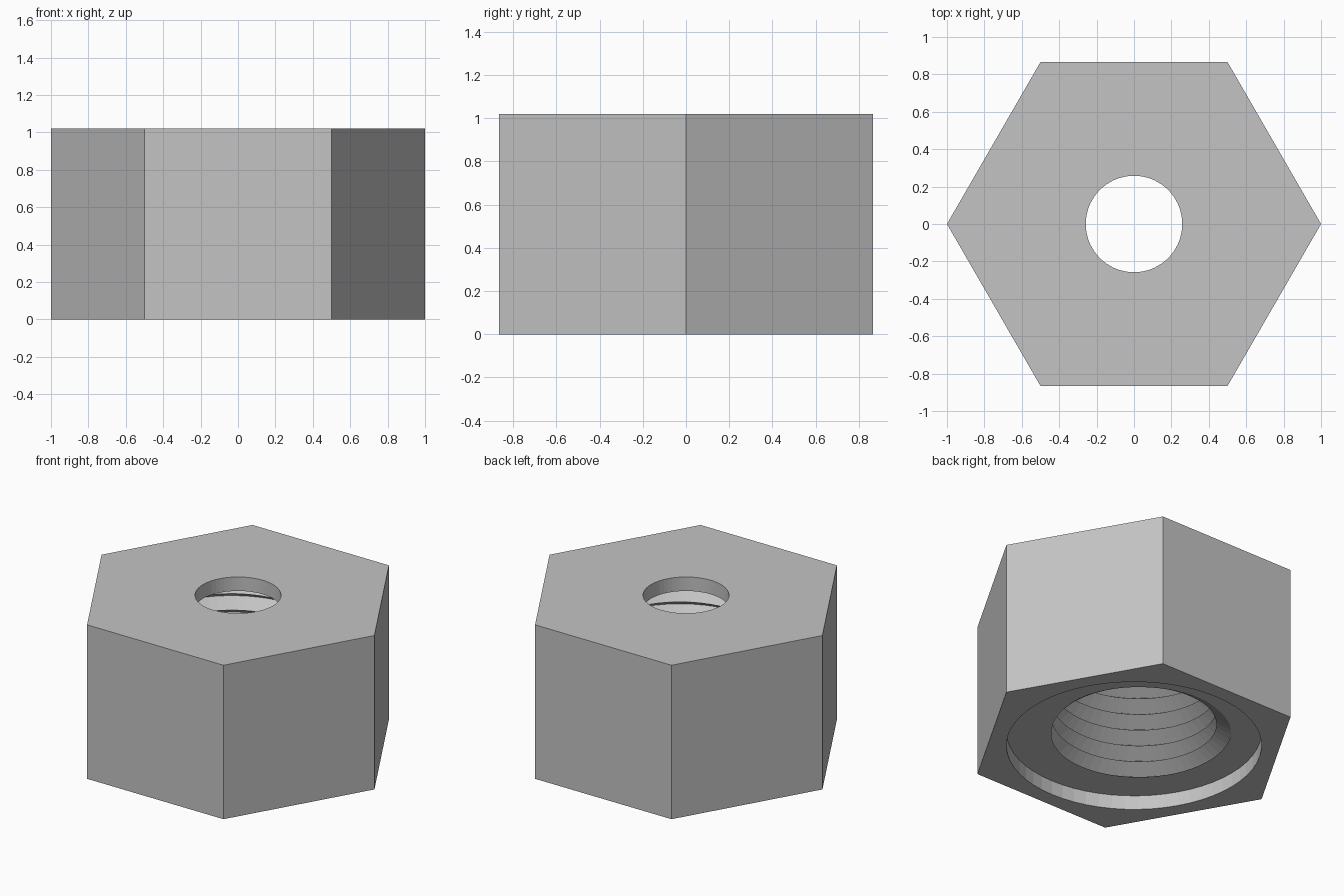
import bpy, bmesh
from math import cos, sin, pi, radians

cube = bpy.data.objects.get("Cube")
if cube:
    bpy.data.objects.remove(cube, do_unlink=True)

SEGMENTS = 60
HEIGHT, FLOOR, CEILING = 1.02, 0.094, 0.927
PITCH, CREST, DEPTH = 0.109, 0.495, 0.09
START = radians(-40)          # angle where a thread crest meets the floor


def hexagon(angle):
    return cos(pi / 6) / cos(angle % (pi / 3) - pi / 6)


def circle(radius):
    return lambda angle: radius


def thread_radius(angle, z):
    """V thread: crest at whole turns, root at half turns."""
    turns = (z - FLOOR) / PITCH - (angle - START) / (2 * pi)
    return CREST + DEPTH * 2 * abs(turns - round(turns))


def thread_at(z):
    return lambda angle: thread_radius(angle, z)


def point(bm, radius, angle, z):
    return bm.verts.new((radius * cos(angle), radius * sin(angle), z))


def ring(bm, shape, z):
    angles = [2 * pi * i / SEGMENTS for i in range(SEGMENTS)]
    return [point(bm, shape(a), a, z) for a in angles]


def bridge(bm, lower, upper):
    for i in range(SEGMENTS):
        j = (i + 1) % SEGMENTS
        bm.faces.new((lower[i], lower[j], upper[j], upper[i]))


bm = bmesh.new()

# Hexagonal body, bottom recess and top hole, from the thread's top round to its bottom
outline = [
    (thread_at(CEILING), CEILING), (circle(0.258), CEILING),
    (circle(0.258), HEIGHT), (hexagon, HEIGHT), (hexagon, 0),
    (circle(0.766), 0), (circle(0.766), FLOOR), (thread_at(FLOOR), FLOOR),
]
rings = [ring(bm, shape, z) for shape, z in outline]
for a, b in zip(rings, rings[1:]):
    bridge(bm, a, b)

# Right-handed internal thread, trimmed flat at the floor and ceiling
half_turns = int(2 * (CEILING - FLOOR) / PITCH) + 4
columns = []
for i in range(SEGMENTS + 1):
    angle = 2 * pi * i / SEGMENTS
    column = []
    for k in range(-4, half_turns):
        z = FLOOR + PITCH * ((angle - START) / (2 * pi) + k / 2)
        z = min(max(z, FLOOR), CEILING)
        column.append(point(bm, thread_radius(angle, z), angle, z))
    columns.append(column)
for left, right in zip(columns, columns[1:]):
    for k in range(len(left) - 1):
        bm.faces.new((left[k], left[k + 1], right[k + 1], right[k]))

# Weld the seams and drop the collapsed thread ends
bmesh.ops.remove_doubles(bm, verts=bm.verts, dist=0.0001)
bmesh.ops.dissolve_degenerate(bm, edges=bm.edges, dist=0.0001)
bmesh.ops.recalc_face_normals(bm, faces=bm.faces)

mesh = bpy.data.meshes.new("hex_nut")
bm.to_mesh(mesh)
bm.free()
nut = bpy.data.objects.new("hex_nut", mesh)
bpy.context.collection.objects.link(nut)

# Plain grey finish
grey = bpy.data.materials.new("light_grey")
grey.use_nodes = True
colour = (0.55, 0.55, 0.55, 1)
grey.diffuse_color = colour
for node in grey.node_tree.nodes:
    if node.type == 'BSDF_PRINCIPLED':
        node.inputs["Base Color"].default_value = colour
mesh.materials.append(grey)
